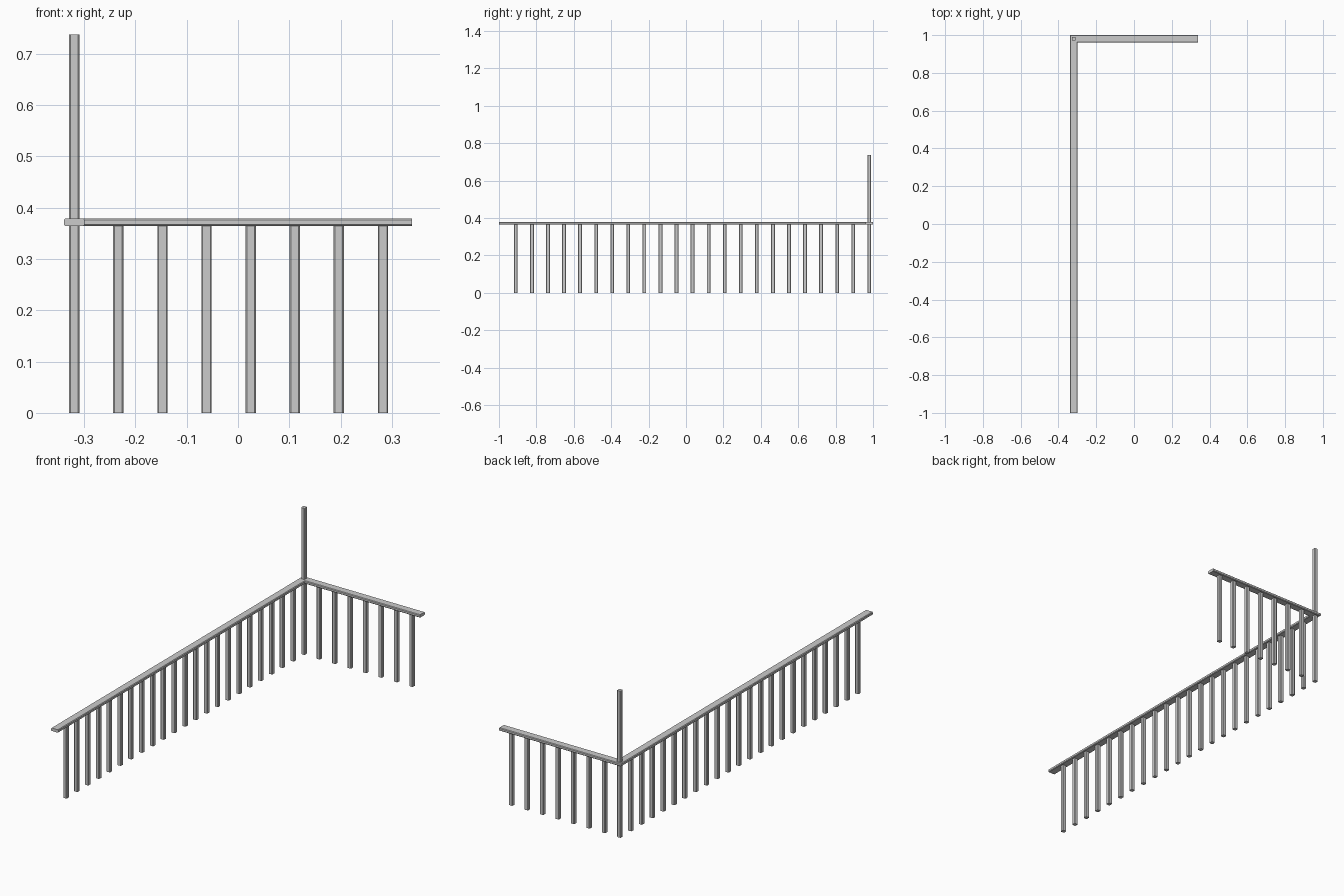
import bpy, bmesh

if "Cube" in bpy.data.objects:
    bpy.data.objects.remove(bpy.data.objects["Cube"])

POST_X, POST_Y = -0.319, 0.98   # corner of the railing
STEP = 0.0859                   # spacing between balusters
RAIL_Z = 0.3715                 # rail mid height


def octagon(hw, hh, c):
    """Rectangle section with chamfered corners."""
    return [(hw, -hh + c), (hw, hh - c), (hw - c, hh), (-hw + c, hh),
            (-hw, hh - c), (-hw, -hh + c), (-hw + c, -hh), (hw - c, -hh)]


def loft(name, rings, caps):
    """Skin a list of point rings into one mesh object."""
    bm = bmesh.new()
    loops = [[bm.verts.new(p) for p in ring] for ring in rings]
    for a, b in zip(loops, loops[1:]):
        for i in range(len(a)):
            j = (i + 1) % len(a)
            bm.faces.new((a[i], a[j], b[j], b[i]))
    if caps:
        bm.faces.new(loops[0][::-1])
        bm.faces.new(loops[-1])
    bmesh.ops.recalc_face_normals(bm, faces=bm.faces)
    mesh = bpy.data.meshes.new(name)
    bm.to_mesh(mesh)
    bm.free()
    obj = bpy.data.objects.new(name, mesh)
    bpy.context.collection.objects.link(obj)
    return obj


def upright(name, x, y, z0, z1):
    sec = octagon(0.01, 0.01, 0.0025)
    return loft(name, [[(x + u, y + v, z) for u, v in sec] for z in (z0, z1)], True)


# L-shaped handrail, mitred at the corner
sec = octagon(0.02, 0.0075, 0.003)
loft("handrail", [
    [(POST_X + u, -1.0, RAIL_Z + v) for u, v in sec],
    [(POST_X + u, POST_Y - u, RAIL_Z + v) for u, v in sec],
    [(0.339, POST_Y - u, RAIL_Z + v) for u, v in sec],
], True)

# Tall corner post
upright("corner_post", POST_X, POST_Y, 0, 0.737)

# Balusters along the long side and the short side
for i in range(1, 23):
    upright(f"side_baluster_{i}", POST_X, POST_Y - i * STEP, 0, 0.366)
for i in range(1, 8):
    upright(f"back_baluster_{i}", POST_X + i * STEP, POST_Y, 0, 0.366)
